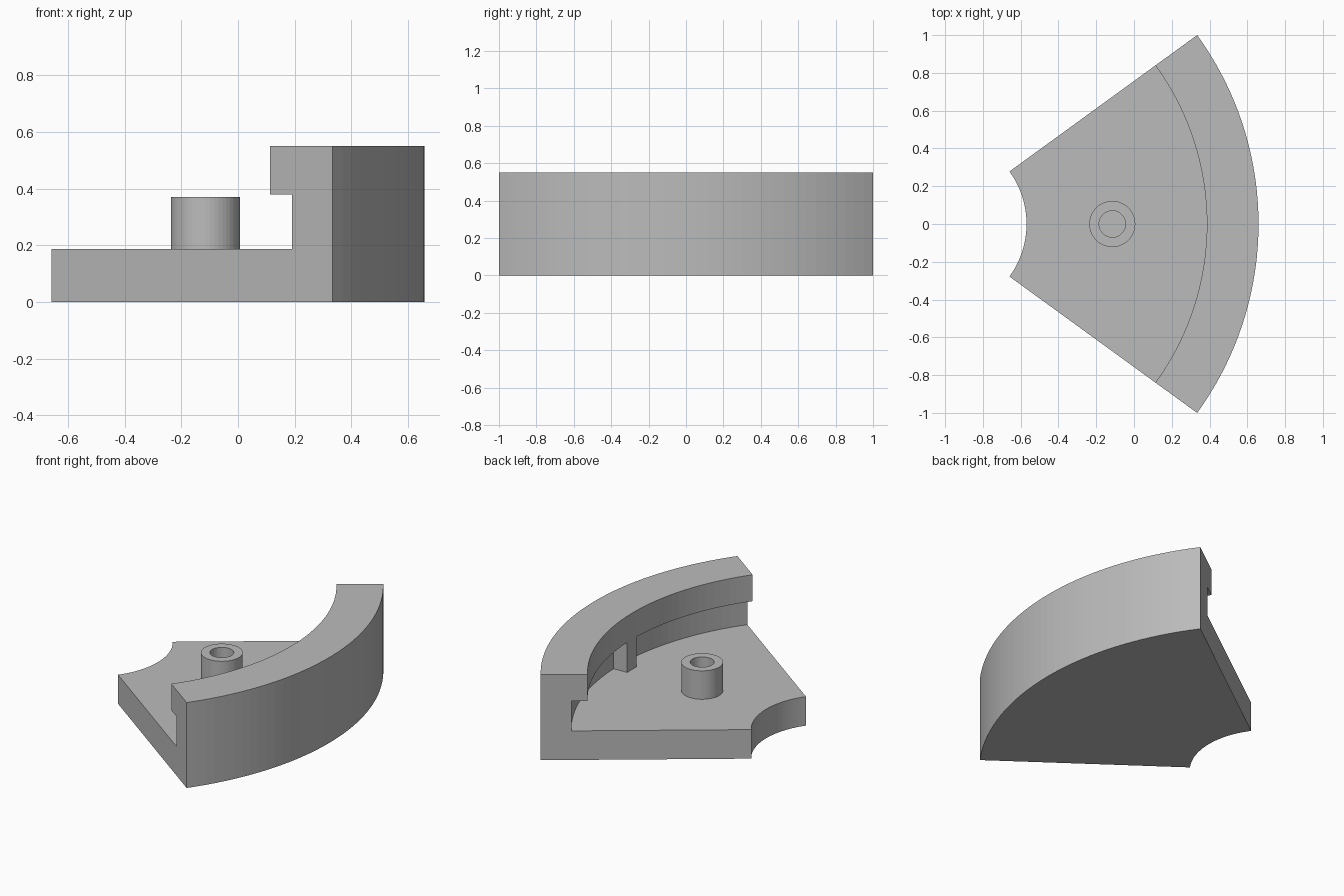
import bpy
import bmesh
from math import cos, sin, radians

cube = bpy.data.objects.get("Cube")
if cube:
    bpy.data.objects.remove(cube, do_unlink=True)

# Single plain grey
grey = bpy.data.materials.new("plain grey")
grey.use_nodes = True
grey.diffuse_color = (0.5, 0.5, 0.5, 1)
grey.node_tree.nodes["Principled BSDF"].inputs["Base Color"].default_value = grey.diffuse_color


def sweep(name, profile, centre_x, half_angle, steps):
    """Sweep a closed (radius, z) profile about a vertical axis at centre_x."""
    full = half_angle == 180
    bm = bmesh.new()
    rings = []
    for i in range(steps if full else steps + 1):
        a = radians(-half_angle + 2 * half_angle * i / steps)
        rings.append([bm.verts.new((centre_x + r * cos(a), r * sin(a), z))
                      for r, z in profile])
    n = len(profile)
    for i in range(steps):
        near, far = rings[i], rings[(i + 1) % len(rings)]
        for j in range(n):
            k = (j + 1) % n
            bm.faces.new((near[j], near[k], far[k], far[j]))
    if not full:
        bm.faces.new(rings[0])
        bm.faces.new(rings[-1])
    bmesh.ops.recalc_face_normals(bm, faces=bm.faces)
    mesh = bpy.data.meshes.new(name)
    bm.to_mesh(mesh)
    bm.free()
    mesh.materials.append(grey)
    obj = bpy.data.objects.new(name, mesh)
    bpy.context.collection.objects.link(obj)
    return obj


# Key radii and heights
AXIS = -1.042
INNER, LIP, WALL, OUTER = 0.473, 1.428, 1.523, 1.7013
FLOOR, LIP_Z, TOP = 0.187, 0.38, 0.55

# Wedge base with outer wall and overhanging lip
sweep("sector_body",
      [(INNER, 0), (OUTER, 0), (OUTER, TOP), (LIP, TOP),
       (LIP, LIP_Z), (WALL, LIP_Z), (WALL, FLOOR), (INNER, FLOOR)],
      AXIS, 36, 36)

# Rib filling the groove under the middle of the lip
sweep("groove_rib",
      [(LIP, FLOOR - 0.01), (WALL + 0.01, FLOOR - 0.01),
       (WALL + 0.01, LIP_Z + 0.01), (LIP + 0.001, LIP_Z + 0.01), (LIP, LIP_Z)],
      AXIS, 1.9, 2)

# Hollow round post
sweep("hollow_post",
      [(0.07, FLOOR - 0.01), (0.122, FLOOR - 0.01), (0.122, 0.37), (0.07, 0.37)],
      -0.115, 180, 48)
